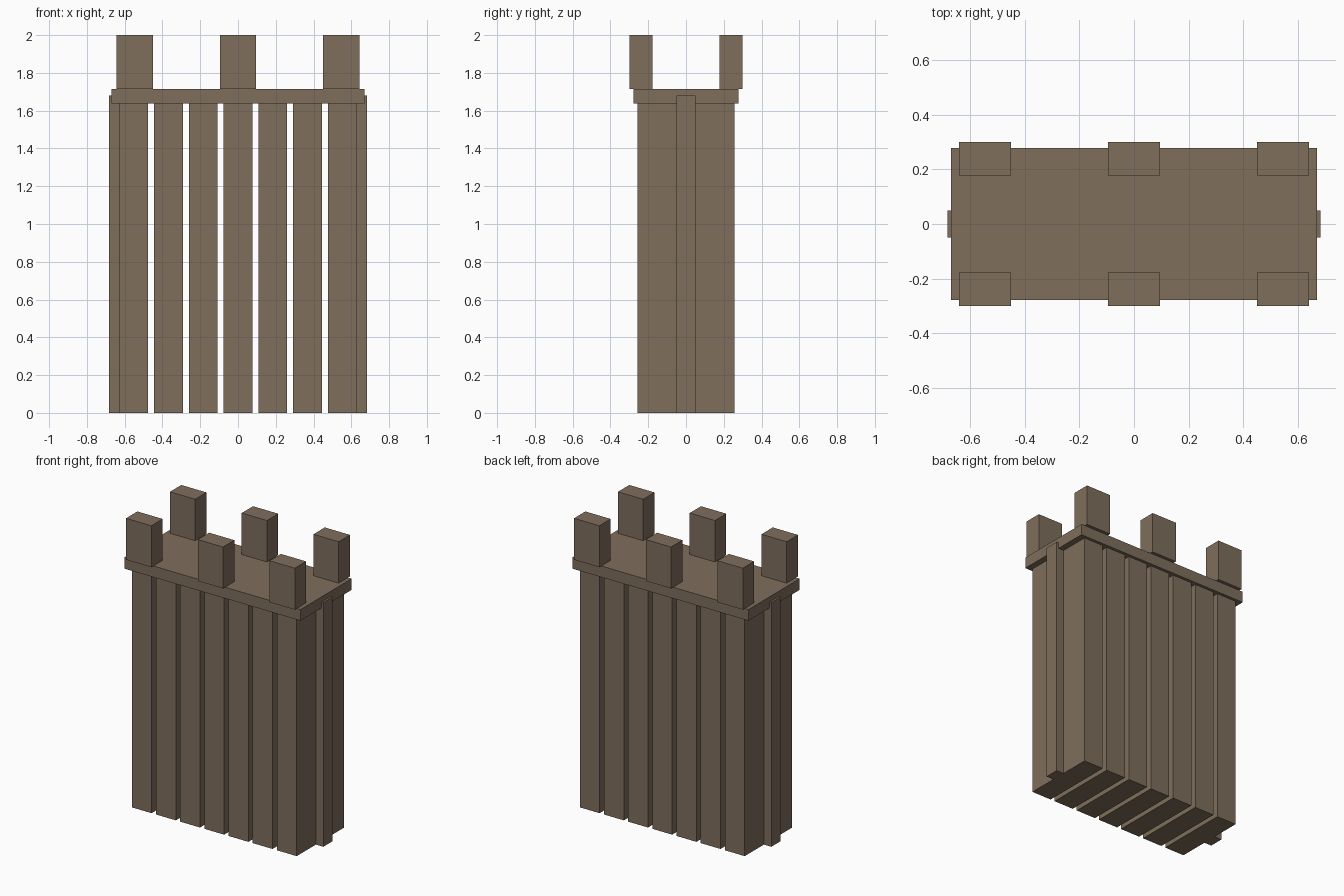
import bpy
import bmesh
from mathutils import Matrix, Vector

if "Cube" in bpy.data.objects:
    bpy.data.objects.remove(bpy.data.objects["Cube"])

stone = bpy.data.materials.new("stone_brown")
stone.diffuse_color = (0.212, 0.156, 0.107, 1)
stone.use_nodes = True
stone.node_tree.nodes["Principled BSDF"].inputs["Base Color"].default_value = stone.diffuse_color


def box(name, lo, hi):
    """Axis-aligned block between two opposite corners."""
    lo, hi = Vector(lo), Vector(hi)
    bm = bmesh.new()
    bmesh.ops.create_cube(bm, size=1, matrix=Matrix.Diagonal((*(hi - lo), 1)))
    mesh = bpy.data.meshes.new(name)
    bm.to_mesh(mesh)
    bm.free()
    mesh.materials.append(stone)
    obj = bpy.data.objects.new(name, mesh)
    obj.location = (lo + hi) / 2
    bpy.context.collection.objects.link(obj)
    return obj


# Seven upright wall slats with open gaps between them
for i in range(7):
    x = (i - 3) * 0.184
    box(f"wall_slat_{i + 1}", (x - 0.0755, -0.258, 0), (x + 0.0755, 0.258, 1.638))

# Narrow pilaster on each end, rising just past the underside of the slab
for side, x in (("left", -0.655), ("right", 0.655)):
    box(f"end_pilaster_{side}", (x - 0.029, -0.05, 0), (x + 0.029, 0.05, 1.68))

# Top slab
box("top_slab", (-0.67, -0.278, 1.638), (0.67, 0.278, 1.715))

# Battlement blocks, three along the front and three along the back
for row, y in (("front", -0.2385), ("back", 0.2385)):
    for i in range(3):
        x = (i - 1) * 0.546
        box(f"battlement_{row}_{i + 1}",
            (x - 0.096, y - 0.0615, 1.715), (x + 0.096, y + 0.0615, 2.0))
